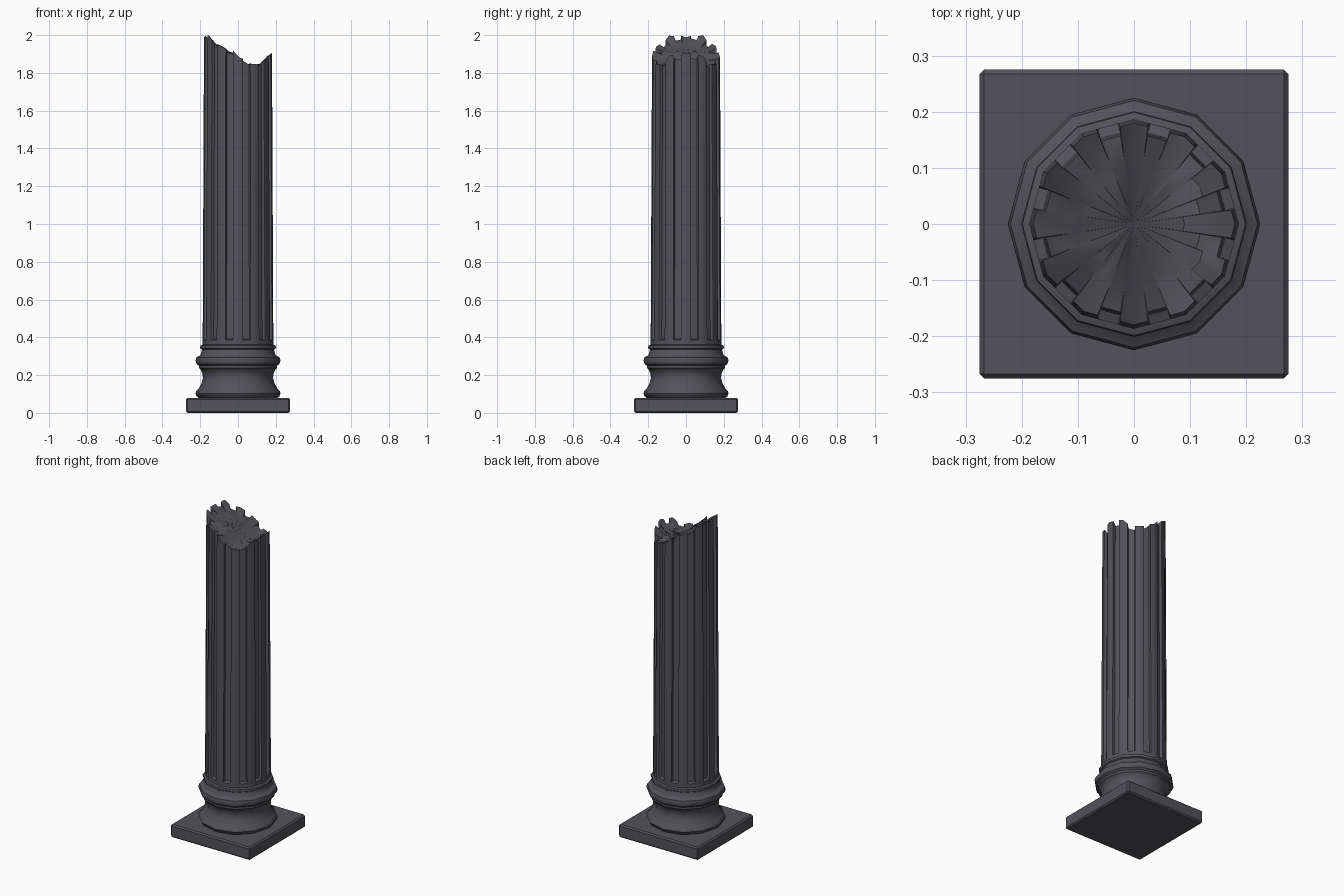
import bpy, bmesh, math, random
from mathutils import Vector

if "Cube" in bpy.data.objects:
    bpy.data.objects.remove(bpy.data.objects["Cube"])

random.seed(4)
SIDES = 12

stone = bpy.data.materials.new("dark_stone")
stone.diffuse_color = (0.085, 0.085, 0.1, 1)
stone.use_nodes = True
stone.node_tree.nodes["Principled BSDF"].inputs["Base Color"].default_value = stone.diffuse_color


def finish(name, bm, angle=35):
    bmesh.ops.recalc_face_normals(bm, faces=bm.faces)
    mesh = bpy.data.meshes.new(name)
    bm.to_mesh(mesh)
    bm.free()
    mesh.materials.append(stone)
    ob = bpy.data.objects.new(name, mesh)
    bpy.context.collection.objects.link(ob)
    bpy.ops.object.select_all(action='DESELECT')
    ob.select_set(True)
    bpy.context.view_layer.objects.active = ob
    bpy.ops.object.shade_smooth_by_angle(angle=math.radians(angle))
    return ob


def bridge(bm, a, b):
    n = len(a)
    for i in range(n):
        j = (i + 1) % n
        bm.faces.new((a[i], a[j], b[j], b[i]))


# Square plinth with a small bevel
bm = bmesh.new()
bmesh.ops.create_cube(bm, size=1)
for v in bm.verts:
    v.co = (v.co.x * 0.55, v.co.y * 0.55, (v.co.z + 0.5) * 0.08)
bmesh.ops.bevel(bm, geom=bm.edges[:], offset=0.008, segments=1, affect='EDGES')
finish("plinth", bm, 30)

# Moulded twelve-sided base: lower roll, hollow, upper roll, collar ring
profile = [(0.205, 0.078), (0.219, 0.088), (0.225, 0.103), (0.220, 0.118),
           (0.207, 0.130), (0.203, 0.140), (0.193, 0.155), (0.186, 0.185),
           (0.188, 0.210), (0.200, 0.232), (0.207, 0.237), (0.207, 0.250),
           (0.220, 0.260), (0.225, 0.277), (0.220, 0.294), (0.203, 0.303),
           (0.197, 0.310), (0.191, 0.335), (0.199, 0.340), (0.201, 0.348),
           (0.199, 0.356), (0.185, 0.362)]
bm = bmesh.new()
rings = []
for r, z in profile:
    rings.append([bm.verts.new((r * math.cos(math.tau * i / SIDES),
                                r * math.sin(math.tau * i / SIDES), z))
                  for i in range(SIDES)])
for a, b in zip(rings, rings[1:]):
    bridge(bm, a, b)
bm.faces.new(rings[0])
bm.faces.new(rings[-1])
finish("moulded_base", bm)


# Fluted cross-section: one groove in the middle of each side
def section(radius, depth):
    pts = []
    for k in range(SIDES):
        a, b = (Vector((math.cos(t), math.sin(t))) * radius
                for t in (math.tau * k / SIDES, math.tau * (k + 1) / SIDES))
        inward = -(a + b).normalized() * depth
        pts += [a, a.lerp(b, 0.28), a.lerp(b, 0.31) + inward,
                a.lerp(b, 0.69) + inward, a.lerp(b, 0.72)]
    return pts


# Height of the broken top across x
BREAK = [(-0.19, 1.985), (-0.16, 2.0), (-0.10, 1.95), (-0.06, 1.925),
         (-0.03, 1.92), (0.0, 1.89), (0.06, 1.85), (0.11, 1.845),
         (0.15, 1.885), (0.19, 1.91)]


def break_height(x):
    for (x0, z0), (x1, z1) in zip(BREAK, BREAK[1:]):
        if x <= x1:
            return z0 + (z1 - z0) * (x - x0) / (x1 - x0)
    return BREAK[-1][1]


# Broken shaft: plain foot, grooved body, jagged rim and rough cap
bm = bmesh.new()
rings = []
for radius, depth, z in ((0.187, 0, 0.36), (0.187, 0, 0.385), (0.187, 0.017, 0.392)):
    rings.append([bm.verts.new((p.x, p.y, z)) for p in section(radius, depth)])
rim_pts = section(0.180, 0.016)
heights = [break_height(p.x) - random.uniform(0, 0.014)
           - (0.012 if i % 5 in (2, 3) else 0) for i, p in enumerate(rim_pts)]
lift = 2.0 - max(heights)
rings.append([bm.verts.new((p.x, p.y, h + lift)) for p, h in zip(rim_pts, heights)])
for scale in (0.75, 0.5, 0.25):
    rings.append([bm.verts.new((p.x * scale, p.y * scale,
                                break_height(p.x * scale) - 0.012))
                  for p in rim_pts])
for a, b in zip(rings, rings[1:]):
    bridge(bm, a, b)
centre = bm.verts.new((0, 0, break_height(0) - 0.015))
inner = rings[-1]
for i in range(len(inner)):
    bm.faces.new((inner[i], inner[(i + 1) % len(inner)], centre))
bm.faces.new(rings[0])
finish("broken_shaft", bm)
